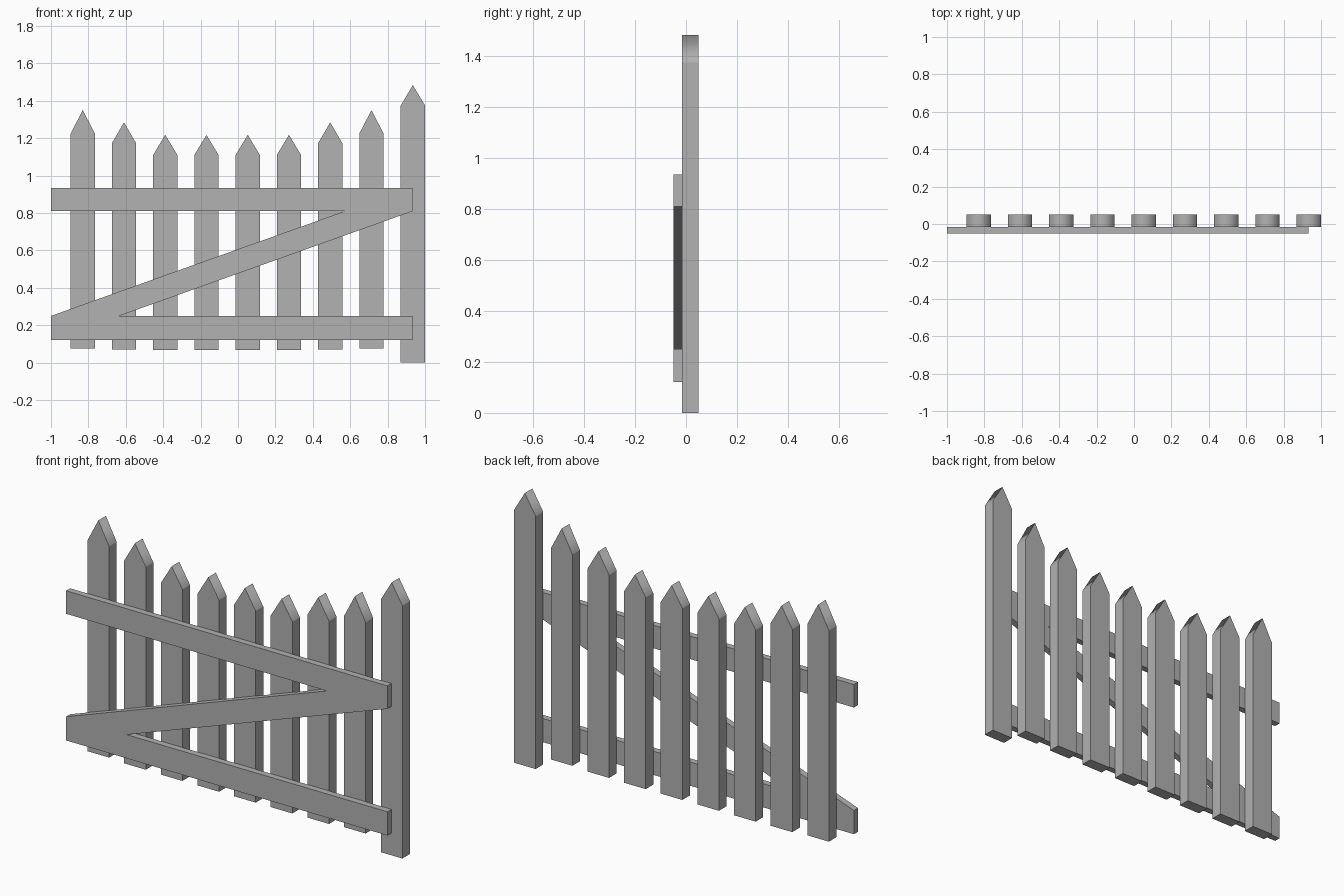
import bpy, bmesh

if "Cube" in bpy.data.objects:
    bpy.data.objects.remove(bpy.data.objects["Cube"])

grey = bpy.data.materials.new("dark_grey")
grey.diffuse_color = (0.445, 0.445, 0.445, 1.0)
grey.use_nodes = True
grey.node_tree.nodes["Principled BSDF"].inputs["Base Color"].default_value = grey.diffuse_color


def extrude_profile(name, points, y0, y1, soft_x=None):
    """Extrude an XZ outline from y0 to y1; the edge along x = soft_x is shaded smooth."""
    bm = bmesh.new()
    face = bm.faces.new([bm.verts.new((x, y0, z)) for x, z in points])
    new = bmesh.ops.extrude_face_region(bm, geom=[face])["geom"]
    verts = [g for g in new if isinstance(g, bmesh.types.BMVert)]
    bmesh.ops.translate(bm, verts=verts, vec=(0, y1 - y0, 0))
    bmesh.ops.recalc_face_normals(bm, faces=bm.faces)
    if soft_x is not None:
        for f in bm.faces:
            f.smooth = True
        for e in bm.edges:
            e.smooth = all(abs(v.co.x - soft_x) < 1e-4 for v in e.verts)
    mesh = bpy.data.meshes.new(name)
    bm.to_mesh(mesh)
    bm.free()
    mesh.materials.append(grey)
    obj = bpy.data.objects.new(name, mesh)
    bpy.context.collection.objects.link(obj)


def picket(name, cx, bottom, shoulder, tip):
    w = 0.065
    extrude_profile(name, [(cx - w, bottom), (cx + w, bottom), (cx + w, shoulder),
                           (cx, tip), (cx - w, shoulder)], -0.015, 0.05, soft_x=cx)


# Pickets: heights dip symmetrically towards the middle
heights = [(0.077, 1.225, 1.35), (0.07, 1.173, 1.285), (0.068, 1.11, 1.218), (0.068, 1.11, 1.218)]
for i, dims in enumerate(heights + heights[::-1]):
    picket(f"picket_{i + 1}", -0.83 + i * 0.2205, *dims)

# Tall end post standing on the ground
picket("end_post", 0.935, 0.0, 1.375, 1.484)

# Two rails and the diagonal brace as one Z-shaped frame
left, right = -1.0, 0.934
extrude_profile("rail_frame", [
    (left, 0.121), (right, 0.121), (right, 0.25), (-0.635, 0.25), (right, 0.81),
    (right, 0.935), (left, 0.935), (left, 0.81), (0.57, 0.81), (left, 0.25)], -0.05, -0.015)
